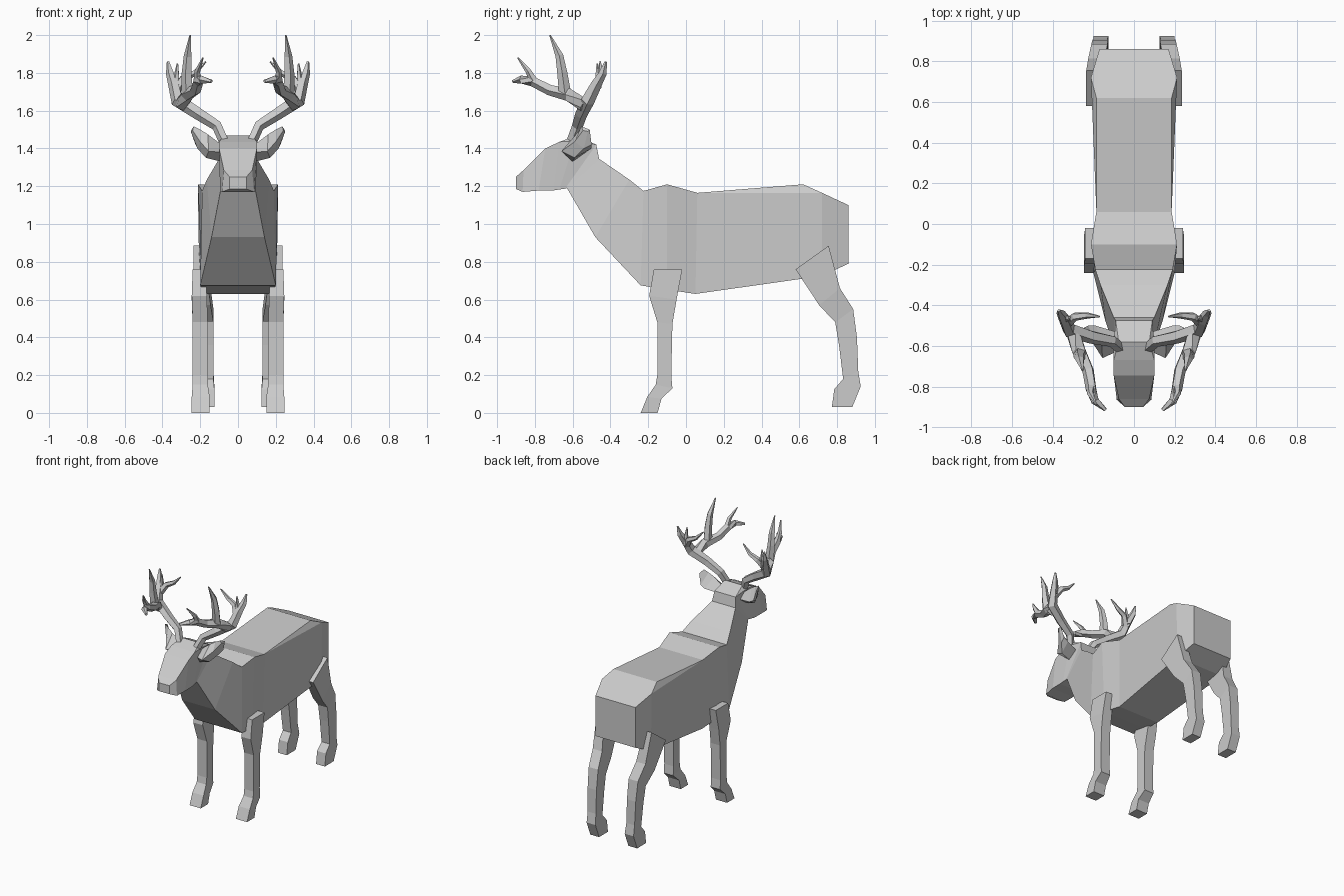
import bpy, bmesh, math
from mathutils import Vector

grey = bpy.data.materials.new("warm_grey")
grey.diffuse_color = (0.6, 0.6, 0.6, 1)


def loft(name, strands, mirror=False):
    """Skin capped rings of points; each strand is a list of rings."""
    bm = bmesh.new()
    for rings in strands:
        rows = [[bm.verts.new(p) for p in ring] for ring in rings]
        n = len(rows[0])
        for a, b in zip(rows, rows[1:]):
            for i in range(n):
                j = (i + 1) % n
                bm.faces.new((a[i], a[j], b[j], b[i]))
        bm.faces.new(rows[0])
        bm.faces.new(rows[-1])
    if not mirror:
        bmesh.ops.remove_doubles(bm, verts=bm.verts, dist=0.0005)
    bmesh.ops.recalc_face_normals(bm, faces=bm.faces)
    me = bpy.data.meshes.new(name)
    bm.to_mesh(me)
    bm.free()
    me.materials.append(grey)
    ob = bpy.data.objects.new(name, me)
    bpy.context.collection.objects.link(ob)
    if mirror:
        mod = ob.modifiers.new("mirror", 'MIRROR')
        mod.use_mirror_merge = False
    return ob


def section(top, bottom, shoulder=None):
    """Symmetric ring from (half width, y, z) of top, shoulder and bottom."""
    half = [Vector(p) for p in (top, shoulder or top, bottom)]
    return half + [Vector((-p.x, p.y, p.z)) for p in reversed(half)]


def tube(points, sides=5):
    """Tapering rings along a path of (x, y, z, radius)."""
    pts = [Vector(p[:3]) for p in points]
    rings = []
    for i, p in enumerate(pts):
        t = (pts[min(i + 1, len(pts) - 1)] - pts[max(i - 1, 0)]).normalized()
        u = t.cross(Vector((0.5, 0.75, -0.43))).normalized()
        v = t.cross(u)
        r = points[i][3]
        rings.append([p + r * (math.cos(a) * u + math.sin(a) * v)
                      for a in (2 * math.pi * k / sides for k in range(sides))])
    return rings


def leg(rows):
    """Rings from (front y, front z, back y, back z, inner x, outer x)."""
    return [[(xi, fy, fz), (xo, fy, fz), (xo, by, bz), (xi, by, bz)]
            for fy, fz, by, bz, xi, xo in rows]


# Trunk, rump to throat
loft("body", [[
    section((.17, .86, 1.10), (.17, .86, .79)),
    section((.185, .62, 1.21), (.205, .72, .725), (.212, .72, 1.165)),
    section((.185, .06, 1.165), (.175, .05, .63)),
    section((.212, -.10, 1.21), (.19, -.10, .652)),
    section((.19, -.225, 1.175), (.20, -.24, .675)),
    section((.165, -.30, 1.235), (.14, -.48, .93)),
    section((.10, -.46, 1.345), (.09, -.63, 1.19)),
]])

# Head, from nape to nose
loft("head", [[
    section((.10, -.46, 1.345), (.09, -.63, 1.19)),
    section((.09, -.475, 1.42), (.09, -.64, 1.187)),
    section((.075, -.58, 1.468), (.093, -.67, 1.183), (.10, -.59, 1.44)),
    section((.10, -.67, 1.435), (.095, -.70, 1.178)),
    section((.10, -.745, 1.40), (.095, -.78, 1.177)),
    section((.075, -.86, 1.285), (.085, -.865, 1.17)),
    section((.045, -.90, 1.25), (.045, -.90, 1.185)),
]])

# Legs
loft("front_legs", [leg([
    (-.17, .76, -.02, .76, .17, .24),
    (-.195, .62, -.05, .60, .165, .245),
    (-.152, .48, -.072, .47, .16, .24),
    (-.152, .20, -.078, .20, .16, .24),
    (-.16, .15, -.072, .13, .16, .24),
    (-.205, .085, -.13, .075, .15, .245),
    (-.24, 0, -.15, 0, .15, .245),
])], True)
loft("hind_legs", [leg([
    (.58, .76, .755, .885, .17, .235),
    (.705, .57, .815, .66, .145, .225),
    (.79, .48, .885, .55, .13, .21),
    (.81, .36, .905, .40, .13, .205),
    (.832, .18, .912, .22, .13, .20),
    (.785, .125, .925, .14, .125, .20),
    (.772, .03, .88, .03, .125, .20),
])], True)

# Ears: narrow root, broad cupped middle, narrow tip
loft("ears", [[
    [(.09, -.60, 1.33), (.09, -.63, 1.38), (.10, -.57, 1.43), (.09, -.53, 1.38)],
    [(.17, -.59, 1.35), (.155, -.66, 1.385), (.16, -.57, 1.475), (.19, -.50, 1.40)],
    [(.215, -.54, 1.40), (.20, -.59, 1.435), (.20, -.56, 1.50), (.225, -.50, 1.42)],
    [(.25, -.52, 1.49), (.24, -.545, 1.495), (.235, -.555, 1.517), (.245, -.51, 1.50)],
]], True)

# Antlers: main beam, inner prong, forward tine and its points
loft("antlers", [
    tube([(.07, -.61, 1.43, .028), (.11, -.575, 1.52, .03), (.21, -.555, 1.585, .034),
          (.32, -.52, 1.655, .038), (.34, -.475, 1.74, .03), (.36, -.44, 1.80, .022),
          (.37, -.425, 1.86, .007)]),
    tube([(.335, -.49, 1.70, .028), (.29, -.455, 1.77, .022),
          (.23, -.45, 1.80, .016), (.17, -.455, 1.86, .004)]),
    tube([(.335, -.47, 1.72, .022), (.325, -.465, 1.78, .016), (.32, -.47, 1.85, .004)]),
    tube([(.30, -.54, 1.63, .036), (.27, -.62, 1.685, .036), (.225, -.72, 1.71, .03),
          (.21, -.81, 1.755, .028), (.19, -.87, 1.765, .022), (.14, -.915, 1.755, .009)]),
    tube([(.265, -.64, 1.69, .034), (.27, -.655, 1.80, .028),
          (.265, -.67, 1.89, .022), (.253, -.72, 2.0, .004)]),
    tube([(.213, -.80, 1.75, .024), (.215, -.835, 1.81, .016), (.185, -.89, 1.88, .004)]),
], True)
